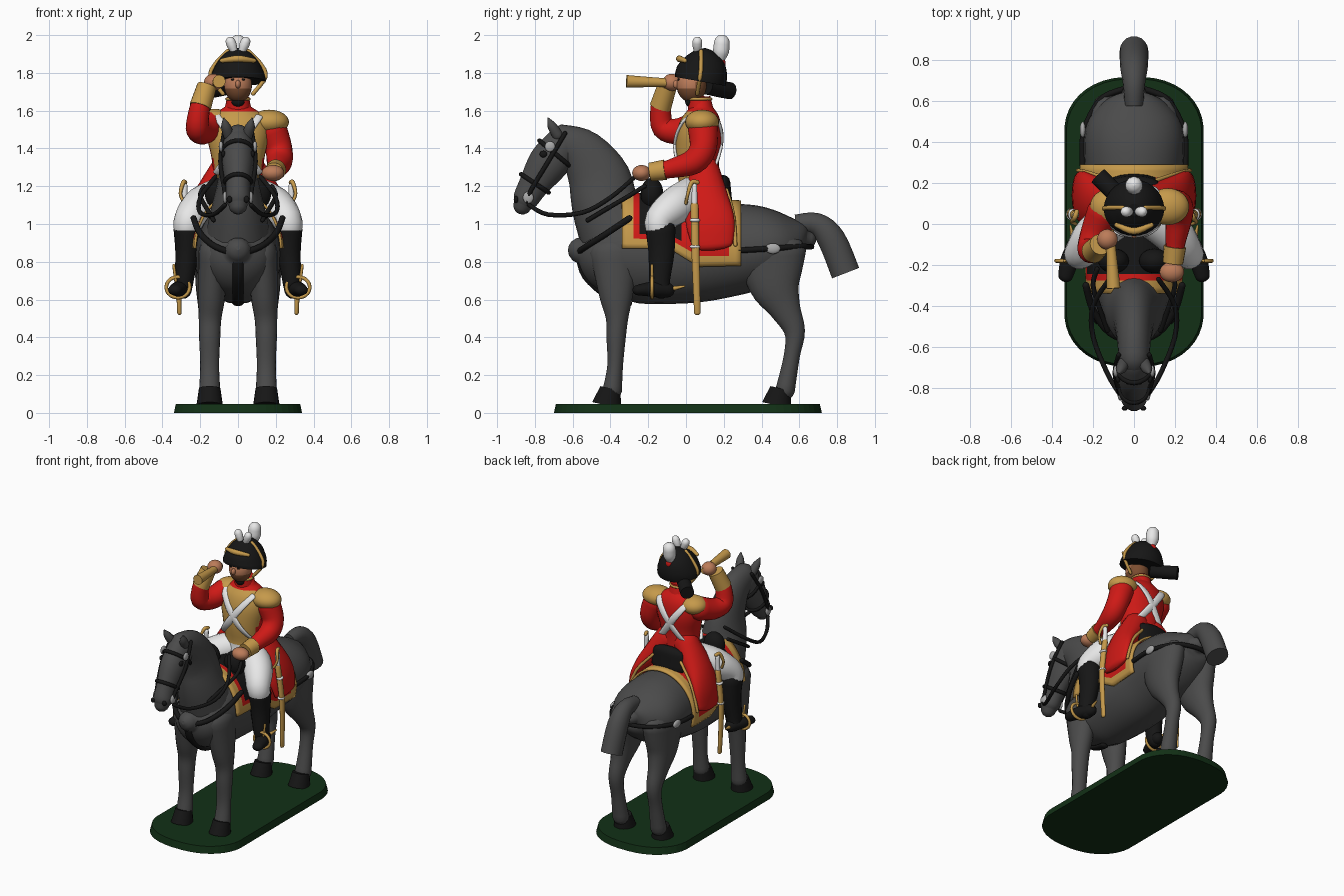
import bpy, bmesh, math
from mathutils import Vector as V, Matrix

if "Cube" in bpy.data.objects:
    bpy.data.objects.remove(bpy.data.objects["Cube"])


def material(name, r, g, b):
    m = bpy.data.materials.new(name)
    m.use_nodes = True
    m.diffuse_color = (r, g, b, 1)
    bsdf = next(n for n in m.node_tree.nodes if n.type == 'BSDF_PRINCIPLED')
    bsdf.inputs["Base Color"].default_value = (r, g, b, 1)
    bsdf.inputs["Roughness"].default_value = 0.8
    return m


GREY = material("horse grey", .07, .07, .07)
BLACK = material("black", .008, .008, .008)
RED = material("coat red", .62, .01, .008)
GOLD = material("gold", .56, .32, .07)
WHITE = material("white", .8, .8, .8)
GREEN = material("base green", .006, .03, .008)
SKIN = material("skin", .5, .2, .1)
BROWN = material("hair brown", .2, .075, .03)
SILVER = material("silver", .4, .4, .4)


def finish(name, bm, mats, rule=None):
    bmesh.ops.recalc_face_normals(bm, faces=bm.faces[:])
    for f in bm.faces:
        if rule:
            f.material_index = rule(f.calc_center_median(), f.normal)
    me = bpy.data.meshes.new(name)
    bm.to_mesh(me)
    bm.free()
    for m in mats if isinstance(mats, list) else [mats]:
        me.materials.append(m)
    ob = bpy.data.objects.new(name, me)
    bpy.context.scene.collection.objects.link(ob)
    return ob


def spline(rows, sub):
    """Smooth rows of numbers into a denser list."""
    rows = [V(r) for r in rows]
    out = []
    for i in range(len(rows) - 1):
        a, b = rows[max(i - 1, 0)], rows[i]
        c, d = rows[i + 1], rows[min(i + 2, len(rows) - 1)]
        for k in range(sub):
            t = k / sub
            out.append(.5 * (2 * b + (c - a) * t + (2 * a - 5 * b + 4 * c - d) * t * t
                             + (3 * b - a - 3 * c + d) * t ** 3))
    return out + [rows[-1]]


def tube(name, mats, rows, seg=18, sub=4, rounded=True, ref=(1, 0, 0), rule=None):
    """Sweep an ellipse through rows of x, y, z, side radius, depth radius."""
    rows = spline([tuple(r) if len(r) == 5 else tuple(r) + (r[3],) for r in rows], sub)
    pts = [V(r[:3]) for r in rows]
    rings = []
    for i, r in enumerate(rows):
        t = (pts[min(i + 1, len(pts) - 1)] - pts[max(i - 1, 0)]).normalized()
        rings.append((pts[i], t, max(r[3], .002), max(r[4], .002)))
    if rounded:
        for end, sign in ((0, -1), (-1, 1)):
            p, t, a, b = rings[end]
            for ang in (.5, 1.0, 1.4):
                s = math.cos(ang)
                ring = (p + t * sign * min(a, b) * math.sin(ang), t, a * s, b * s)
                rings.insert(0, ring) if sign < 0 else rings.append(ring)
    bm = bmesh.new()
    loops = []
    for p, t, a, b in rings:
        side = V(ref) - t * t.dot(V(ref))
        side = side.normalized() if side.length > .05 else t.orthogonal().normalized()
        up = t.cross(side)
        loops.append([bm.verts.new(p + side * a * math.cos(q) + up * b * math.sin(q))
                      for q in (2 * math.pi * k / seg for k in range(seg))])
    for A, B in zip(loops, loops[1:]):
        for k in range(seg):
            bm.faces.new((A[k], A[(k + 1) % seg], B[(k + 1) % seg], B[k])).smooth = True
    for loop in (loops[0], loops[-1]):
        cap = bm.faces.new(loop)
        for e in cap.edges:
            e.smooth = rounded
    return finish(name, bm, mats, rule)


def blob(name, mats, loc, size, rule=None):
    bm = bmesh.new()
    bmesh.ops.create_uvsphere(bm, u_segments=24, v_segments=16, radius=1)
    bmesh.ops.transform(bm, matrix=Matrix.Translation(loc) @ Matrix.Diagonal((*size, 1)), verts=bm.verts)
    for f in bm.faces:
        f.smooth = True
    return finish(name, bm, mats, rule)


def both(make, name, mats, first, *rest, **kw):
    """Make a part on the left (+x) and its mirror on the right."""
    for s, word in ((1, "left_"), (-1, "right_")):
        if make is tube:
            make(word + name, mats, [(r[0] * s, *r[1:]) for r in first], *rest, **kw)
        else:
            make(word + name, mats, (first[0] * s, *first[1:]), *rest, **kw)


def strap(name, pts, mat=BLACK, r=.012, pair=True):
    rows = [(*p, r) for p in pts]
    both(tube, name, mat, rows, seg=8, ref=(0, 0, 1)) if pair else tube(name, mat, rows, seg=8)


def hoop(name, mat, c, t, rx, rn, r=.012):
    """Closed elliptical band around centre c; t is its axis in the side plane."""
    n = V((0, -t[1], t[0]))
    pts = [V(c) + V((rx * math.cos(q), 0, 0)) + n * rn * math.sin(q)
           for q in (math.pi * k / 10 for k in range(21))]
    tube(name, mat, [(*p, r) for p in pts], seg=8, sub=1, ref=(0, t[0], t[1]))


# Base
bm = bmesh.new()
rim = []
for k in range(40):
    q = 2 * math.pi * (k + .5) / 40
    c, s = math.cos(q), math.sin(q)
    rim.append(bm.verts.new((.34 * math.copysign(abs(c) ** .85, c), math.copysign(.45 + .26 * abs(s), s) + .01, 0)))
up = bmesh.ops.extrude_face_region(bm, geom=[bm.faces.new(rim)])["geom"]
top = [v for v in up if isinstance(v, bmesh.types.BMVert)]
bmesh.ops.translate(bm, verts=top, vec=(0, 0, .048))
bmesh.ops.scale(bm, verts=top, vec=(.97, .985, 1))
finish("base", bm, GREEN)

# Horse body, neck and head
tube("horse_body", GREY, [(0, -.555, .86, .07, .07), (0, -.5, .85, .15, .15), (0, -.4, .84, .195, .22),
     (0, -.25, .85, .215, .27), (0, 0, .84, .235, .26), (0, .2, .86, .235, .25), (0, .4, .88, .245, .22),
     (0, .52, .9, .215, .17), (0, .61, .92, .13, .1), (0, .64, .92, .06, .05)], seg=28)
tube("horse_neck", GREY, [(0, -.33, .9, .18, .23), (0, -.42, 1.07, .145, .18), (0, -.46, 1.24, .105, .165),
     (0, -.55, 1.38, .085, .125), (0, -.66, 1.44, .075, .09)], seg=24)
tube("horse_head", GREY, [(0, -.65, 1.42, .08, .1), (0, -.73, 1.32, .085, .108), (0, -.81, 1.2, .065, .08),
     (0, -.85, 1.13, .064, .068), (0, -.865, 1.1, .05, .05)], seg=22)
both(tube, "horse_ear", GREY, [(.05, -.68, 1.47, .03), (.065, -.71, 1.52, .025), (.075, -.73, 1.56, .004)], seg=10)
both(blob, "horse_eye", BLACK, (.078, -.755, 1.37), (.012, .02, .018))
both(blob, "nostril", BLACK, (.045, -.9, 1.13), (.015, .012, .018))
tube("tail", GREY, [(0, .58, 1.0, .045, .05), (0, .69, 1.0, .055, .06), (0, .77, .92, .068, .075),
     (0, .845, .74, .07, .078)], rounded=False)

# Legs and hooves
both(tube, "foreleg", GREY, [(.13, -.38, .85, .08, .13), (.14, -.37, .62, .072, .09), (.148, -.365, .5, .06, .06),
     (.15, -.37, .4, .056, .052), (.15, -.375, .25, .05, .042), (.15, -.39, .12, .056, .052)])
both(tube, "hind_leg", GREY, [(.13, .45, .85, .1, .19), (.14, .47, .68, .085, .14), (.148, .525, .55, .062, .085),
     (.15, .575, .43, .05, .056), (.15, .56, .3, .046, .043), (.15, .525, .12, .056, .052)])
for label, y in (("fore_hoof", -.4), ("hind_hoof", .5)):
    both(tube, label, BLACK, [(.15, y, .13, .057, .055), (.15, y - .02, .04, .07, .08)], rounded=False, sub=2)

# Saddle cloth: a draped sheet with gold borders, black front and red back
bm = bmesh.new()
NY, NA = 20, 36
grid = []
for i in range(NY + 1):
    u = i / NY
    row = []
    for j in range(NA + 1):
        q = math.radians(88 + 20 * min(1, max(0, (u - .4) * 4))) * (2 * j / NA - 1)
        row.append(bm.verts.new(((.235 + .03 * u) * math.sin(q), -.34 + .63 * u,
                                 .86 + (.31 - .045 * u) * math.cos(q))))
    grid.append(row)
for i in range(NY):
    for j in range(NA):
        f = bm.faces.new((grid[i][j], grid[i + 1][j], grid[i + 1][j + 1], grid[i][j + 1]))
        f.smooth = True
        edge = min(i, NY - 1 - i, j, NA - 1 - j)
        f.material_index = 0 if edge < 2 else 1 if i > 9 or edge == 2 else 2
cloth = finish("saddle_cloth", bm, [GOLD, RED, BLACK])
cloth.modifiers.new("thickness", 'SOLIDIFY').thickness = .014
both(blob, "holster", BLACK, (.1, -.18, 1.16), (.075, .06, .085))
tube("rolled_pouch", BLACK, [(0, .2, 1.12, .13, .045), (0, .195, 1.22, .12, .04)])

# Harness
strap("rein", [(.07, -.83, 1.1), (.13, -.73, 1.05), (.2, -.55, 1.06), (.2, -.4, 1.14), (.12, -.27, 1.25)])
strap("cheek_strap", [(.075, -.64, 1.48), (.093, -.73, 1.33), (.072, -.82, 1.18), (.066, -.84, 1.12)])
hoop("noseband", BLACK, (0, -.8, 1.215), (-.55, -.83), .07, .088)
hoop("browband", BLACK, (0, -.69, 1.37), (-.64, -.77), .086, .112)
both(blob, "bridle_boss", SILVER, (.09, -.72, 1.41), (.012, .028, .028))
both(blob, "bit_ring", SILVER, (.068, -.835, 1.14), (.012, .028, .032))
strap("breast_strap", [(0, -.58, .84), (.12, -.53, .88), (.2, -.42, .95), (.235, -.3, 1.03)], r=.017)
strap("neck_strap", [(.13, -.52, 1.02), (.165, -.42, 1.08), (.2, -.3, 1.15), (.18, -.22, 1.2)])
tube("girth_strap", BLACK, [(0, -.57, .83, .03, .015), (0, -.535, .72, .03, .015), (0, -.41, .61, .03, .015),
     (0, -.3, .58, .03, .015)], seg=10)
blob("breast_boss", SILVER, (0, -.58, .845), (.046, .025, .046))
strap("breeching", [(.25, .28, .86), (.245, .45, .87), (.17, .6, .88), (.08, .65, .88), (0, .665, .88)], r=.015)
both(blob, "breeching_boss", SILVER, (.25, .46, .87), (.015, .04, .028))

# Rider's legs, boots and stirrups
both(tube, "thigh", WHITE, [(.06, .05, 1.16, .1), (.19, -.05, 1.1, .1), (.26, -.14, 1.02, .08), (.268, -.135, .95, .068)])
both(tube, "boot", BLACK, [(.268, -.135, .97, .073, .08), (.27, -.13, .85, .062, .07), (.285, -.14, .7, .05, .056),
     (.29, -.13, .65, .045, .05)])
both(tube, "boot_foot", BLACK, [(.285, -.1, .65, .04), (.315, -.18, .655, .045, .04), (.335, -.255, .65, .036, .028)])
for s, word in ((1, "left"), (-1, "right")):
    hoop(word + "_stirrup", GOLD, (s * .318, -.18, .665), (1, 0), .062, .055, .01)
both(tube, "spur", GOLD, [(.3, -.06, .66, .012), (.31, -.01, .67, .006)], seg=8)
both(tube, "stirrup_leather", GOLD, [(.34, -.18, .78, .008), (.33, -.18, .7, .008)], seg=8)

# Coat and crossed belts
TORSO = [(0, .07, 1.1, .15, .13), (0, .07, 1.22, .13, .11), (0, .06, 1.35, .14, .115), (0, .07, 1.47, .165, .12),
         (0, .08, 1.56, .15, .1), (0, .08, 1.62, .07, .06)]
tube("coat", [RED, GOLD, WHITE], TORSO, seg=32,
     rule=lambda c, n: 0 if n.y > -.35 or c.z > 1.59 else 1 if c.z > 1.22 else 2)
both(tube, "coat_tail", RED, [(.06, .1, 1.28, .09, .08), (.18, .11, 1.12, .07, .12), (.25, .13, 1.0, .045, .13),
     (.275, .14, .89, .03, .11)])
both(tube, "tail_piping", GOLD, [(.11, .215, 1.18, .01), (.22, .25, 1.05, .01), (.275, .262, .89, .01)], seg=8)
dense = spline(TORSO, 8)
for face, word in ((-1, "front"), (1, "back")):
    rows = []
    for k in range(13):
        x, z = -.11 + .22 * k / 12, 1.27 + .3 * k / 12
        r = min(dense, key=lambda d: abs(d[2] - z))
        rows.append((x, r[1] + face * (r[4] * math.sqrt(max(0, 1 - (x / r[3]) ** 2)) + .004), z, .024, .009))
    both(tube, word + "_cross_belt", WHITE, rows, seg=10, sub=1)
tube("collar", RED, [(0, .08, 1.59, .07), (0, .07, 1.67, .06)], rounded=False)
hoop("collar_trim", GOLD, (0, .072, 1.662), (0, 1), .06, .06, .008)
blob("neck_stock", BLACK, (0, .02, 1.65), (.035, .025, .03))

# Arms
tube("left_sleeve", RED, [(.18, .09, 1.5, .08), (.215, .09, 1.4, .072), (.22, .04, 1.33, .068),
     (.205, -.07, 1.295, .052), (.2, -.12, 1.285, .045)])
tube("left_cuff", GOLD, [(.2, -.11, 1.287, .055), (.19, -.19, 1.275, .05)], rounded=False)
blob("left_hand", SKIN, (.185, -.235, 1.27), (.06, .05, .042))
tube("right_sleeve", RED, [(-.15, .06, 1.52, .08), (-.19, -.04, 1.49, .07), (-.215, -.12, 1.51, .062),
     (-.205, -.135, 1.6, .055), (-.19, -.13, 1.65, .05)])
tube("right_cuff", GOLD, [(-.2, -.135, 1.62, .058), (-.165, -.1, 1.73, .052)], rounded=False)
blob("right_hand", SKIN, (-.13, -.075, 1.75), (.05, .05, .045))
blob("left_epaulette", GOLD, (.165, .085, 1.54), (.105, .09, .065))
blob("right_epaulette", GOLD, (-.125, .085, 1.55), (.09, .085, .06))
tube("telescope", GOLD, [(-.12, -.03, 1.745, .022), (-.11, -.15, 1.75, .025), (-.1, -.315, 1.755, .034)], rounded=False)

# Head, hat and plumes
blob("head", [SKIN, BROWN], (0, .03, 1.735), (.074, .08, .092),
     rule=lambda c, n: 1 if c.z < 1.715 or c.y > .06 else 0)
blob("nose", SKIN, (0, -.05, 1.74), (.014, .02, .022))
both(blob, "eye", BLACK, (.028, -.037, 1.765), (.01, .008, .006))
tube("hat", BLACK, [(0, .075, 1.755, .148, .135), (0, .08, 1.79, .142, .138), (0, .08, 1.85, .115, .122),
     (0, .075, 1.9, .075, .075), (0, .07, 1.925, .03, .03)], seg=28, rounded=False)
tube("hat_band", GOLD, [(-.085, -.005, 1.865, .012), (0, -.035, 1.875, .018), (.085, -.005, 1.865, .012)],
     seg=10, ref=(0, 0, 1))
both(tube, "chin_scales", GOLD, [(.055, .08, 1.915, .011), (.118, .08, 1.85, .011), (.146, .075, 1.78, .011),
     (.08, .06, 1.69, .011)], seg=8, ref=(0, 1, 0))
tube("hat_streamer", BLACK, [(-.05, .11, 1.73, .045), (-.12, .18, 1.715, .045), (-.175, .235, 1.705, .045)],
     rounded=False, ref=(0, 0, 1))
blob("plume_socket", RED, (0, .185, 1.85), (.025, .025, .03))
tube("tall_plume", WHITE, [(0, .18, 1.87, .025), (0, .185, 1.91, .042), (0, .19, 1.96, .042)])
both(tube, "small_plume", WHITE, [(.015, .06, 1.9, .014), (.03, .06, 1.94, .025), (.04, .06, 1.965, .026)])

# Sword and scabbard on each side
both(tube, "scabbard", GOLD, [(.285, .045, 1.1, .018, .022), (.315, .05, .85, .016, .022), (.31, .06, .53, .012, .018)], seg=10)
both(tube, "sword_grip", WHITE, [(.285, .045, 1.1, .016), (.282, .045, 1.2, .015)], seg=10)
both(tube, "sword_guard", GOLD, [(.285, .0, 1.11, .009), (.305, .01, 1.16, .009), (.29, .03, 1.22, .012),
     (.28, .06, 1.22, .012)], seg=8)
for n, z in enumerate((1.02, .88)):
    both(blob, "scabbard_ring_%d" % n, WHITE, (.3 + .01 * n, .047, z), (.022, .028, .012))
